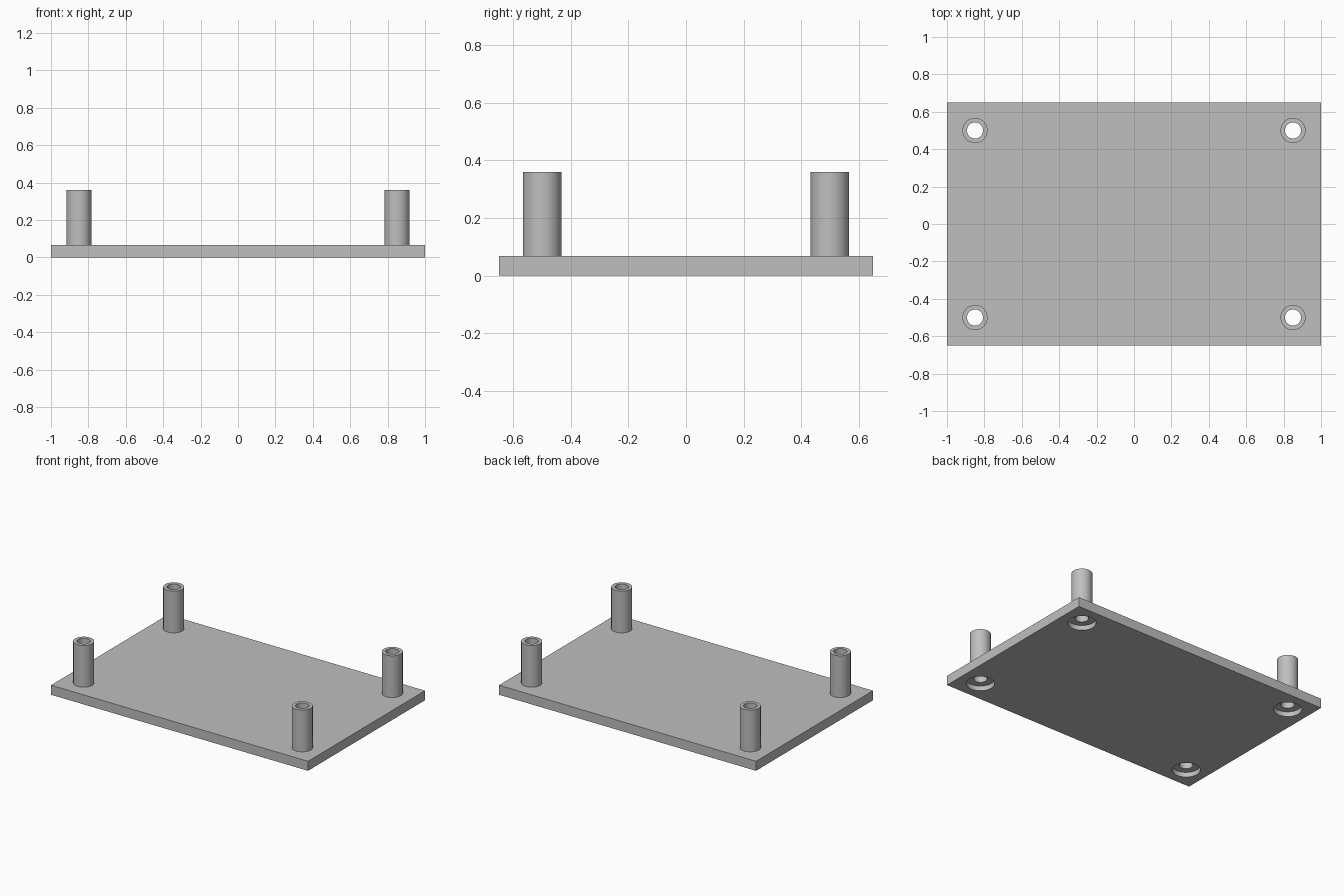
import bpy
import bmesh
from math import cos, sin, pi

cube = bpy.data.objects.get("Cube")
if cube:
    bpy.data.objects.remove(cube, do_unlink=True)

LENGTH, WIDTH, THICK = 2.0, 1.3, 0.067
TOP = 0.36
POST_R, BORE_R, SINK_R, SINK_DEPTH = 0.067, 0.043, 0.09, 0.034
POST_X, POST_Y = 0.85, 0.5
SIDES = 48

grey = bpy.data.materials.new("plain grey")
grey.use_nodes = True
colour = (0.52, 0.52, 0.52, 1)
grey.diffuse_color = colour
grey.node_tree.nodes["Principled BSDF"].inputs["Base Color"].default_value = colour


def make_object(name, bm):
    bmesh.ops.recalc_face_normals(bm, faces=bm.faces)
    mesh = bpy.data.meshes.new(name)
    bm.to_mesh(mesh)
    bm.free()
    mesh.materials.append(grey)
    obj = bpy.data.objects.new(name, mesh)
    bpy.context.collection.objects.link(obj)
    return obj


def lathe(name, profile, x, y):
    """Spin a closed (radius, height) profile around a vertical axis."""
    bm = bmesh.new()
    rings = [[bm.verts.new((x + r * cos(2 * pi * i / SIDES), y + r * sin(2 * pi * i / SIDES), z))
              for i in range(SIDES)] for r, z in profile]
    for a, b in zip(rings, rings[1:] + rings[:1]):
        for i in range(SIDES):
            j = (i + 1) % SIDES
            bm.faces.new((a[i], a[j], b[j], b[i]))
    return make_object(name, bm)


def plate_with_holes():
    """Flat slab with a round screw-head recess opening at each corner."""
    bm = bmesh.new()
    corners = [(-1, -1), (1, -1), (1, 1), (-1, 1)]
    loops = [[(sx * LENGTH / 2, sy * WIDTH / 2) for sx, sy in corners]]
    for sx, sy in corners:
        loops.append([(sx * POST_X + SINK_R * cos(2 * pi * i / SIDES),
                       sy * POST_Y + SINK_R * sin(2 * pi * i / SIDES)) for i in range(SIDES)])
    edges = []
    for loop in loops:
        verts = [bm.verts.new((x, y, 0)) for x, y in loop]
        edges += [bm.edges.new((v, verts[(i + 1) % len(verts)])) for i, v in enumerate(verts)]
    bmesh.ops.triangle_fill(bm, edges=edges, use_beauty=True, normal=(0, 0, 1))
    solid = bmesh.ops.extrude_face_region(bm, geom=bm.faces[:], use_keep_orig=True)
    for v in solid["geom"]:
        if isinstance(v, bmesh.types.BMVert):
            v.co.z = THICK
    return make_object("base_plate", bm)


parts = [plate_with_holes()]

# Hollow posts, each flaring to fill the plate above its screw recess
profile = [(BORE_R, SINK_DEPTH), (SINK_R, SINK_DEPTH), (SINK_R, THICK),
           (POST_R, THICK), (POST_R, TOP), (BORE_R, TOP)]
for side, sx in (("right", -1), ("left", 1)):
    for end, sy in (("front", -1), ("back", 1)):
        parts.append(lathe(f"{end}_{side}_post", profile, sx * POST_X, sy * POST_Y))

# Smooth round walls, crisp rims
bpy.ops.object.select_all(action="DESELECT")
for part in parts:
    part.select_set(True)
bpy.context.view_layer.objects.active = parts[0]
bpy.ops.object.shade_smooth_by_angle(angle=pi / 6)
